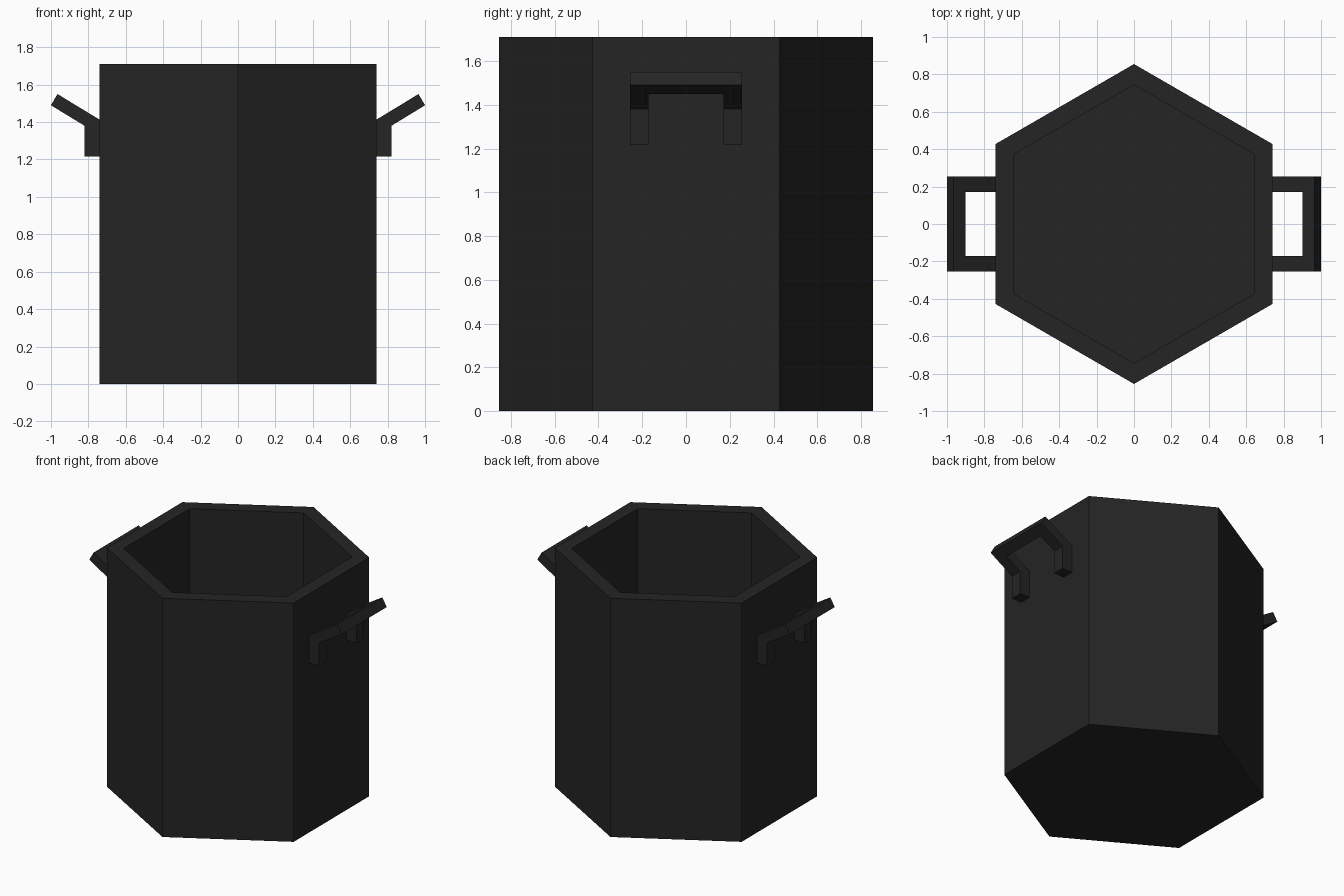
import bpy, bmesh, math

if "Cube" in bpy.data.objects:
    bpy.data.objects.remove(bpy.data.objects["Cube"])

mat = bpy.data.materials.new("dark_iron")
mat.diffuse_color = (0.018, 0.018, 0.018, 1)
mat.use_nodes = True
mat.node_tree.nodes["Principled BSDF"].inputs["Base Color"].default_value = mat.diffuse_color


def finish(bm, name):
    bmesh.ops.recalc_face_normals(bm, faces=bm.faces[:])
    me = bpy.data.meshes.new(name)
    bm.to_mesh(me)
    bm.free()
    me.materials.append(mat)
    ob = bpy.data.objects.new(name, me)
    bpy.context.collection.objects.link(ob)
    return ob


# Hexagonal pot: outer wall, flat rim, inner wall and floor as lofted rings
R_OUT, R_IN, HEIGHT, FLOOR = 0.855, 0.744, 1.71, 0.11
bm = bmesh.new()
rings = []
for r, z in [(R_OUT, 0), (R_OUT, HEIGHT), (R_IN, HEIGHT), (R_IN, FLOOR)]:
    rings.append([bm.verts.new((r * math.sin(i * math.pi / 3),
                                r * math.cos(i * math.pi / 3), z)) for i in range(6)])
for a, b in zip(rings, rings[1:]):
    for i in range(6):
        j = (i + 1) % 6
        bm.faces.new((a[i], a[j], b[j], b[i]))
bm.faces.new(rings[0])
bm.faces.new(rings[-1])
finish(bm, "pot_body")

# Handle side profile (x, z): leg, sloping arm and grip end
PROFILE = [(0.74, 1.215), (0.82, 1.215), (0.82, 1.38), (0.935, 1.45),
           (1.0, 1.49), (0.965, 1.55), (0.90, 1.51), (0.74, 1.413)]
LEVELS = [-0.255, -0.172, 0.172, 0.255]


def handle(name, side):
    bm = bmesh.new()
    v = [[bm.verts.new((side * x, y, z)) for x, z in PROFILE] for y in LEVELS]

    def strip(k, i, j):
        bm.faces.new((v[k][i], v[k][j], v[k + 1][j], v[k + 1][i]))

    # Two legs with arms
    for k in (0, 2):
        for i in range(8):
            if i == 6 or i != 6:
                strip(k, i, (i + 1) % 8)
    # Grip bar between the arms
    for i, j in [(3, 4), (4, 5), (5, 6), (6, 3)]:
        strip(1, i, j)
    # Outer and inner sides of the legs
    for k in (0, 3):
        bm.faces.new(v[k])
    for k in (1, 2):
        bm.faces.new([v[k][i] for i in (0, 1, 2, 3, 6, 7)])
    finish(bm, name)


handle("handle_right", 1)
handle("handle_left", -1)
